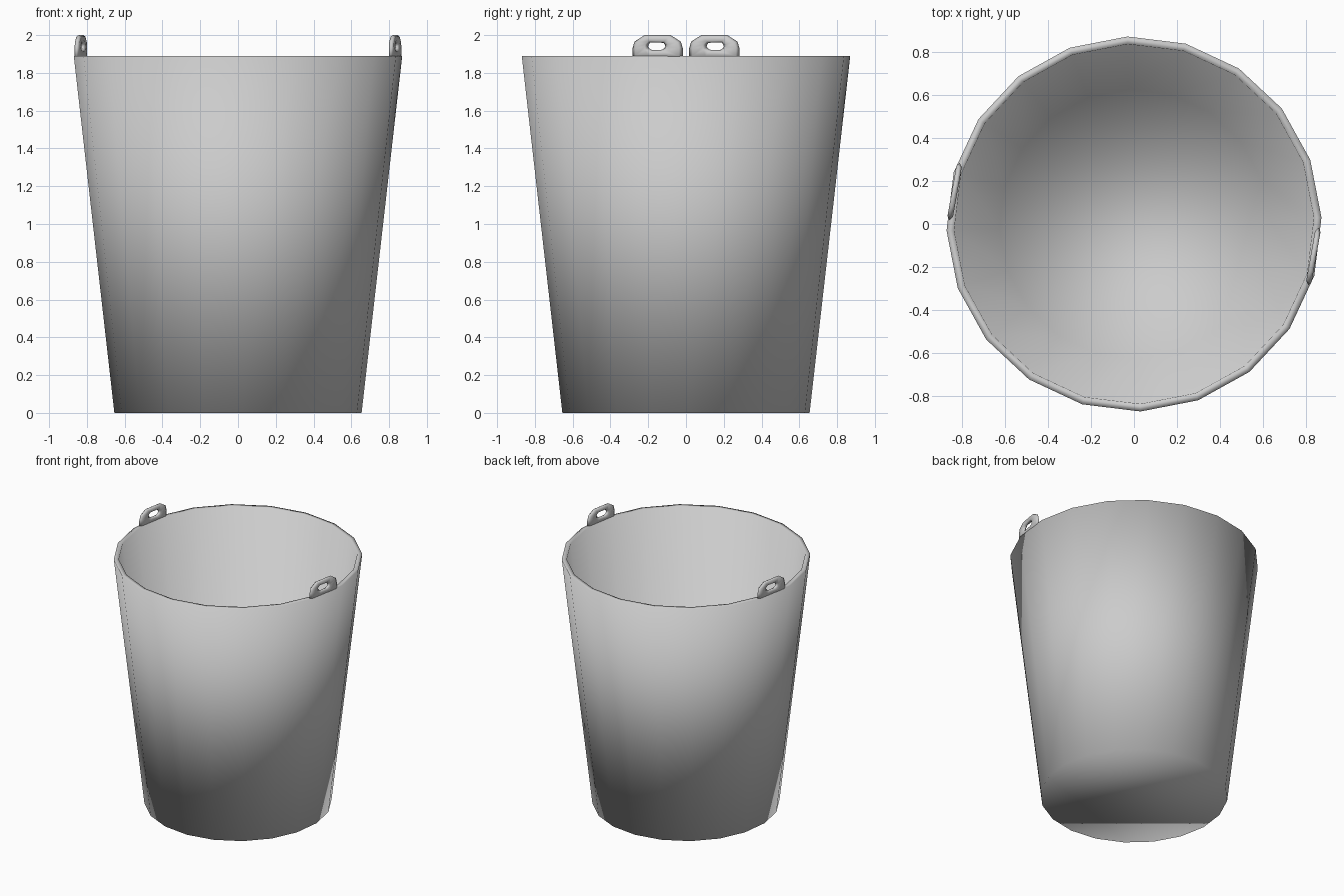
import bpy, bmesh
from math import sin, cos, pi, radians
from mathutils import Matrix, Vector

cube = bpy.data.objects.get("Cube")
if cube:
    bpy.data.objects.remove(cube)

SIDES, TURN = 20, radians(2)
RIM_Z = 1.89

metal = bpy.data.materials.new("grey metal")
metal.use_nodes = True
grey = (0.6, 0.6, 0.6, 1)
metal.diffuse_color = grey
metal.node_tree.nodes["Principled BSDF"].inputs["Base Color"].default_value = grey


def finish(bm, name):
    bmesh.ops.recalc_face_normals(bm, faces=bm.faces)
    for f in bm.faces:
        f.smooth = True
    mesh = bpy.data.meshes.new(name)
    bm.to_mesh(mesh)
    bm.free()
    mesh.materials.append(metal)
    ob = bpy.data.objects.new(name, mesh)
    bpy.context.collection.objects.link(ob)
    return ob


def bridge(bm, a, b):
    n = len(a)
    for i in range(n):
        bm.faces.new((a[i], a[(i + 1) % n], b[(i + 1) % n], b[i]))


# Tapered pail: outer wall, rim, inner wall, closed floor
bm = bmesh.new()
rings = []
for r, z in [(0.655, 0), (0.87, RIM_Z), (0.835, RIM_Z), (0.625, 0.035)]:
    rings.append([bm.verts.new((r * cos(TURN + 2 * pi * i / SIDES),
                                r * sin(TURN + 2 * pi * i / SIDES), z))
                  for i in range(SIDES)])
for a, b in zip(rings, rings[1:]):
    bridge(bm, a, b)
bm.faces.new(rings[0])
bm.faces.new(rings[-1])
finish(bm, "pail")


# Handle lug: flat eyelet with rounded edges, standing on the rim
def lug(name, spin):
    outline = [(0.135, 1.93), (0.125, 1.965), (0.07, 2.0), (-0.07, 2.0), (-0.125, 1.965),
               (-0.135, 1.93), (-0.135, 1.88), (-0.05, 1.88), (0.05, 1.88), (0.135, 1.88)]
    outline = [Vector(p) for p in outline]
    centre = Vector((-0.005, 1.943))
    hole = []
    for p in outline:
        d = (p - centre).normalized()
        hole.append(centre + Vector((d.x * 0.046, d.y * 0.027)))
    # Section around the eyelet: blend from hole to outline, and depth
    section = [(0, 0), (0.2, 0.013), (0.8, 0.013), (1, 0), (0.8, -0.013), (0.2, -0.013)]
    bm = bmesh.new()
    loops = []
    for t, depth in section:
        pts = [h.lerp(o, t) for h, o in zip(hole, outline)]
        loops.append([bm.verts.new((depth, p.x, p.y)) for p in pts])
    for i, a in enumerate(loops):
        bridge(bm, a, loops[(i + 1) % len(loops)])
    place = Matrix.Rotation(spin, 4, "Z") @ Matrix.Translation((0.832, -0.15, 0)) \
        @ Matrix.Rotation(radians(-10), 4, "Z")
    bm.transform(place)
    finish(bm, name)


lug("left_handle_lug", 0)
lug("right_handle_lug", pi)
